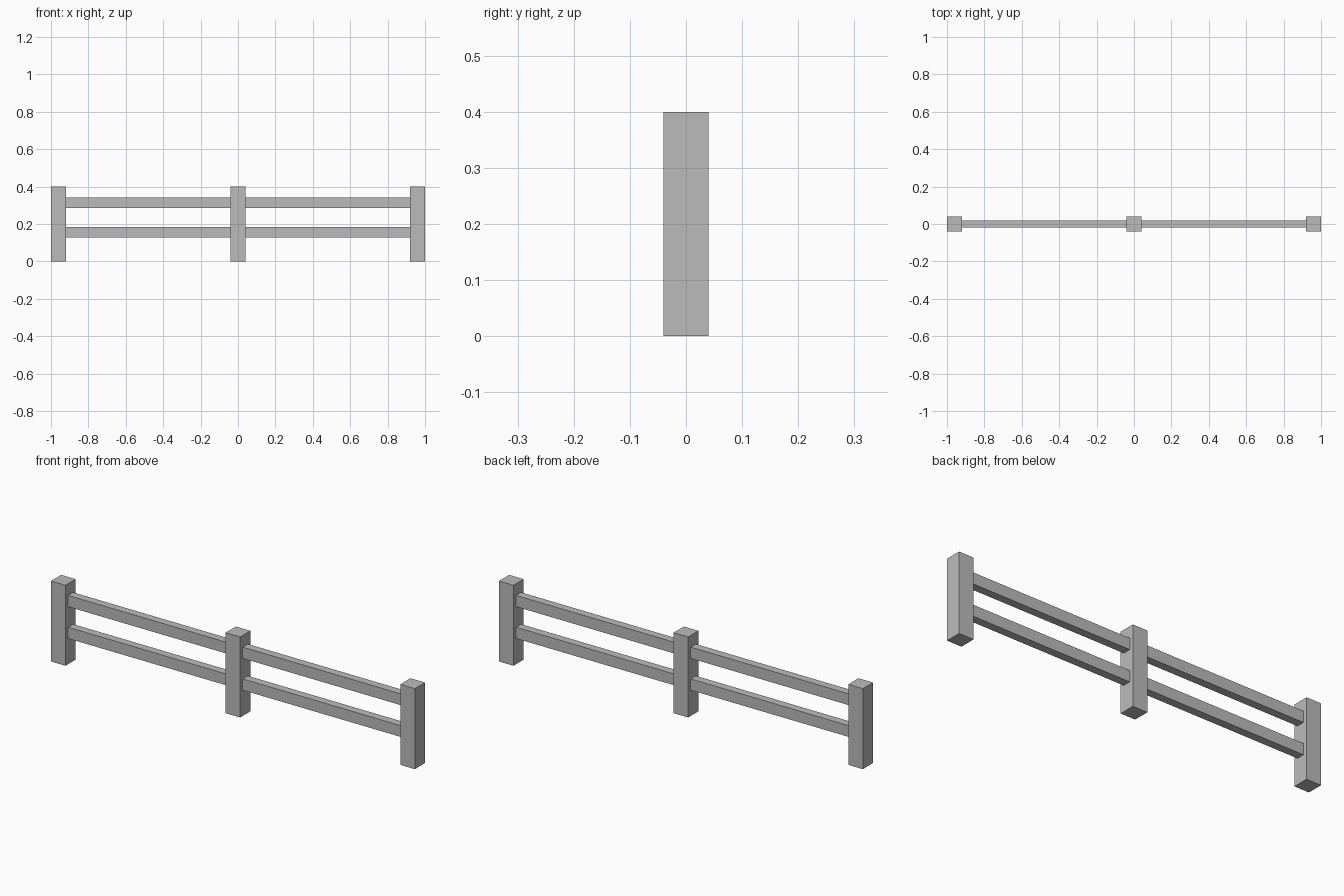
import bpy

# Remove the default cube
cube = bpy.data.objects.get("Cube")
if cube:
    bpy.data.objects.remove(cube, do_unlink=True)

# Single grey material
grey = bpy.data.materials.new("plain grey")
grey.use_nodes = True
colour = (0.5, 0.5, 0.5, 1)
grey.diffuse_color = colour
grey.node_tree.nodes["Principled BSDF"].inputs["Base Color"].default_value = colour

POST = 0.08      # square post width
HEIGHT = 0.4
POST_X = 0.96    # centre of the end posts


def box(name, centre, size):
    bpy.ops.mesh.primitive_cube_add(size=1, location=centre)
    obj = bpy.context.object
    obj.name = name
    obj.scale = size
    bpy.ops.object.transform_apply(location=False, rotation=False, scale=True)
    obj.data.materials.append(grey)
    return obj


# Three upright posts
for name, x in (("right_post", -POST_X), ("middle_post", 0), ("left_post", POST_X)):
    box(name, (x, 0, HEIGHT / 2), (POST, POST, HEIGHT))

# Two rails in each bay, fitted between the post faces
for side, sign in (("right", -1), ("left", 1)):
    for level, z in (("lower", 0.156), ("upper", 0.314)):
        box(f"{side}_{level}_rail", (sign * POST_X / 2, 0, z),
            (POST_X - POST, 0.04, 0.056))
